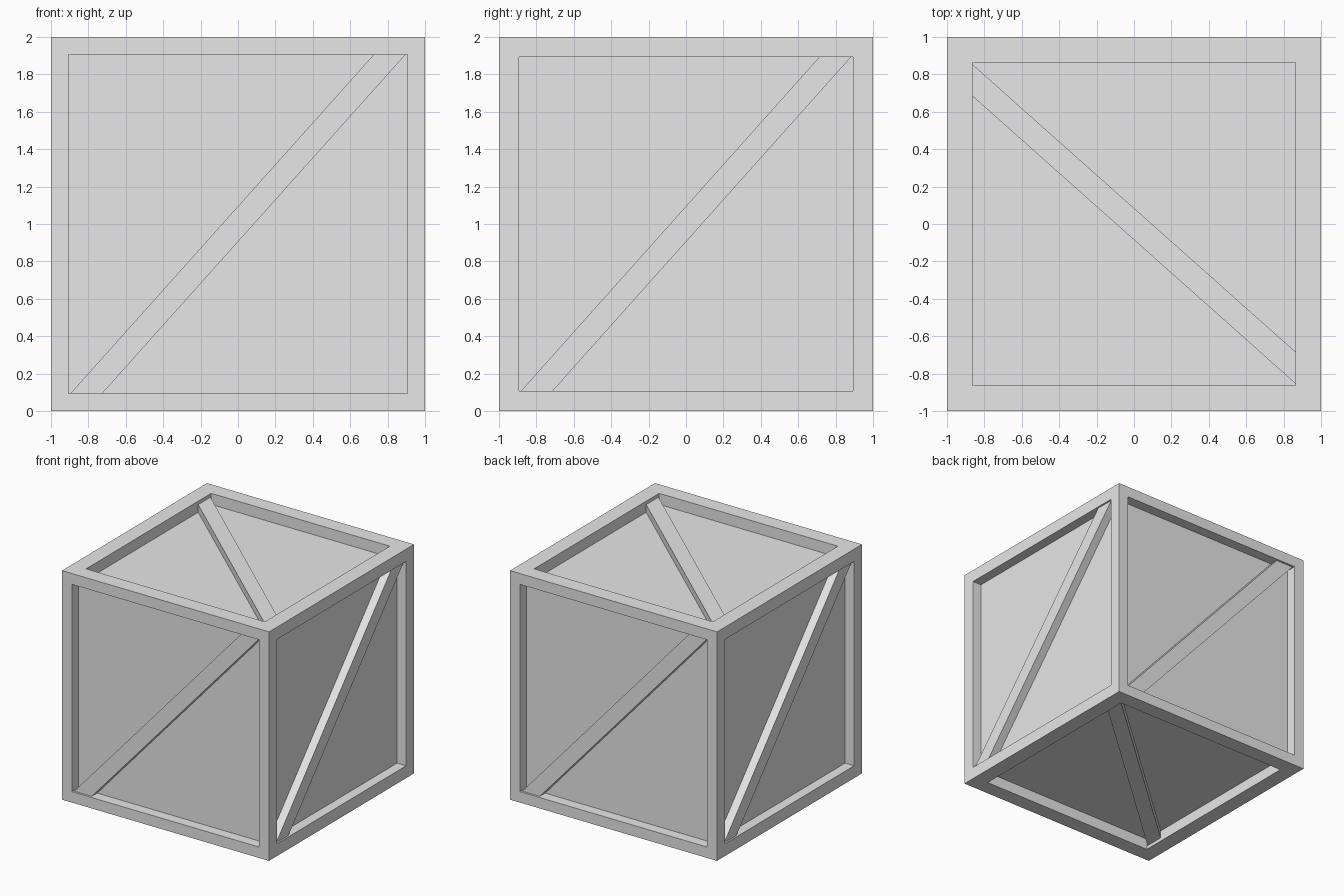
import bpy, bmesh
from mathutils import Vector

if "Cube" in bpy.data.objects:
    bpy.data.objects.remove(bpy.data.objects["Cube"])

GREY = (0.8, 0.8, 0.8, 1)
grey = bpy.data.materials.new("light_grey")
grey.use_nodes = True
grey.diffuse_color = GREY
grey.node_tree.nodes["Principled BSDF"].inputs["Base Color"].default_value = GREY

X, Y, Z = Vector((1, 0, 0)), Vector((0, 1, 0)), Vector((0, 0, 1))
CENTRE = Z.copy()

# Each pair of sides: border width, panel depth, gap between brace and rim
FRONT_BACK = (0.095, 0.093, 0.018)
LEFT_RIGHT = (0.108, 0.087, 0.014)
TOP_BOTTOM = (0.137, 0.097, 0.03)

# Side name, across axis, along axis, outward axis, sizes
SIDES = [
    ("front", X, Z, -Y, FRONT_BACK),
    ("back", -X, Z, Y, FRONT_BACK),
    ("left", Y, Z, X, LEFT_RIGHT),
    ("right", -Y, Z, -X, LEFT_RIGHT),
    ("top", -Y, X, Z, TOP_BOTTOM),
    ("bottom", Y, X, -Z, TOP_BOTTOM),
]


def finish(bm, name):
    bmesh.ops.recalc_face_normals(bm, faces=bm.faces[:])
    mesh = bpy.data.meshes.new(name)
    bm.to_mesh(mesh)
    bm.free()
    mesh.materials.append(grey)
    obj = bpy.data.objects.new(name, mesh)
    bpy.context.collection.objects.link(obj)


# Crate body: cube with a sunken panel on every side
bm = bmesh.new()
bmesh.ops.create_cube(bm, size=2)
bm.normal_update()
for name, across, along, out, (border, depth, gap) in SIDES:
    face = max(bm.faces, key=lambda f: f.calc_center_median().dot(out))
    bmesh.ops.inset_individual(bm, faces=[face], thickness=border, use_even_offset=True)
    panel = bmesh.ops.extrude_discrete_faces(bm, faces=[face])["faces"][0]
    bmesh.ops.translate(bm, verts=panel.verts[:], vec=-out * depth)
bmesh.ops.translate(bm, verts=bm.verts[:], vec=CENTRE)
finish(bm, "crate_body")

# Diagonal brace on every panel
for name, across, along, out, (border, depth, gap) in SIDES:
    half = 1 - border
    outer = half - 0.01
    inner = outer - 0.17
    outline = [(-outer, -half), (-inner, -half), (outer, half), (inner, half)]
    bm = bmesh.new()
    verts = [bm.verts.new(CENTRE + across * u + along * v + out * (1 - depth - 0.01))
             for u, v in outline]
    base = bm.faces.new(verts)
    top = bmesh.ops.extrude_face_region(bm, geom=[base], use_keep_orig=True)["geom"]
    moved = [g for g in top if isinstance(g, bmesh.types.BMVert)]
    bmesh.ops.translate(bm, verts=moved, vec=out * (depth + 0.01 - gap))
    finish(bm, name + "_brace")
